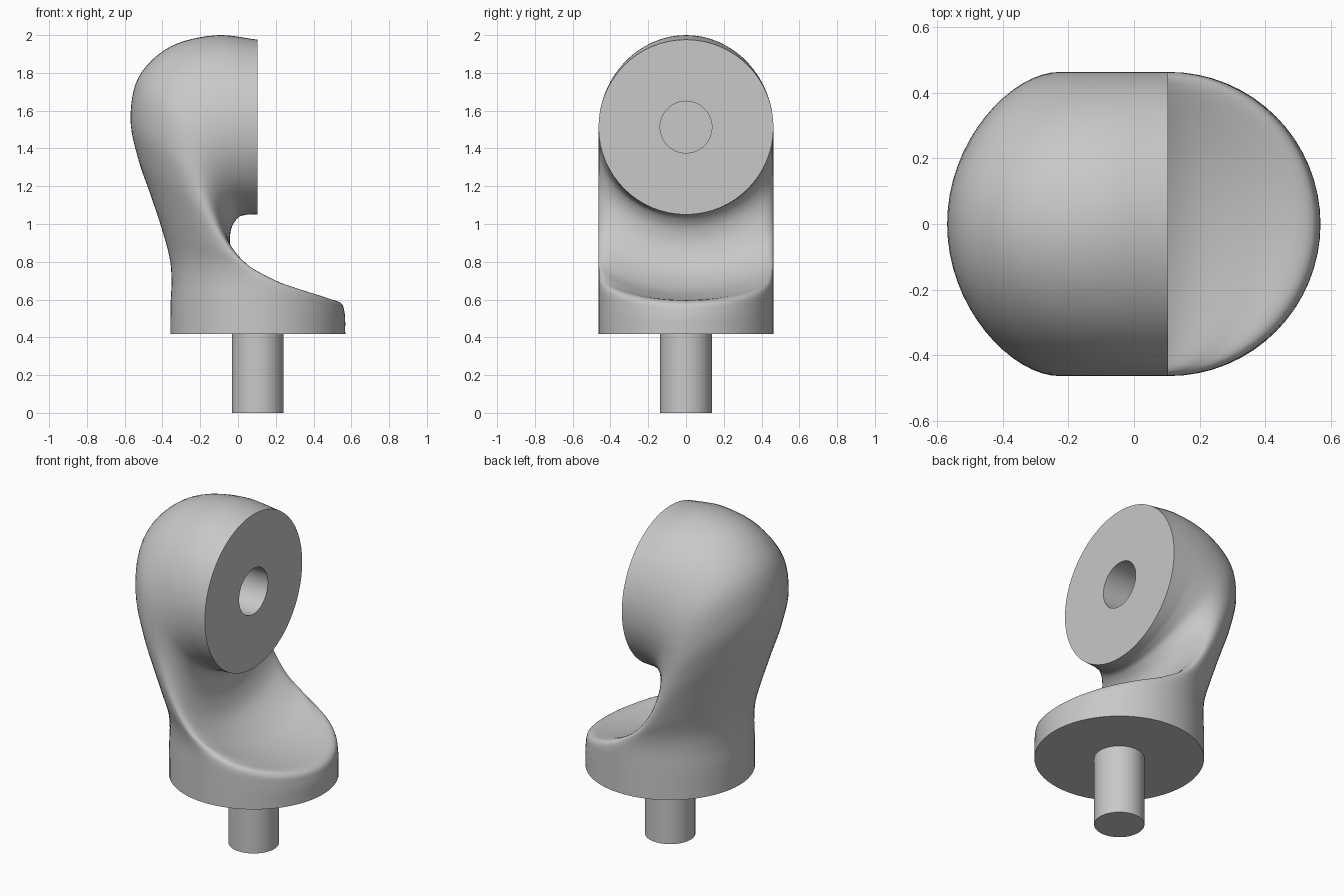
import bpy, bmesh
from math import cos, sin, pi, radians
from mathutils import Vector

cube = bpy.data.objects.get("Cube")
if cube:
    bpy.data.objects.remove(cube)

R, PIN_R, PIN_LEN, CX, FACE_X, EYE_Z = 0.463, 0.137, 0.417, 0.105, 0.103, 1.513
SIDES, STEPS = 64, 6

grey = bpy.data.materials.new("plain_grey")
grey.use_nodes = True
grey.diffuse_color = (0.58, 0.58, 0.58, 1)
grey.node_tree.nodes["Principled BSDF"].inputs["Base Color"].default_value = (0.58, 0.58, 0.58, 1)

# Guide curves (x, z) running from the base circle to the upright face
inner = [(.568, .417), (.564, .53), (.53, .59), (.37, .605), (.17, .65), (.02, .75),
         (-.038, .87), (-.037, .97), (.0, 1.033), (.04, 1.048), (.075, 1.05), (FACE_X, 1.05)]
side = [(.105, .417), (.105, .58), (.1, .685), (.05, .755), (-.04, .845), (-.12, .97),
        (-.185, 1.12), (-.225, 1.28), (-.205, 1.42), (-.1, 1.49), (.0, 1.51), (FACE_X, EYE_Z)]
outer = [(-.358, .417), (-.357, .57), (-.352, .7), (-.362, .82), (-.405, .98), (-.465, 1.16),
         (-.53, 1.35), (-.569, 1.56), (-.525, 1.78), (-.36, 1.938), (-.12, 1.999), (FACE_X, 1.976)]


def smooth_path(points):
    """Catmull-Rom curve through the guide points."""
    p = [Vector(q) for q in points]
    p = [2 * p[0] - p[1]] + p + [2 * p[-1] - p[-2]]
    path = []
    for a, b, c, d in zip(p, p[1:], p[2:], p[3:]):
        for k in range(STEPS):
            t = k / STEPS
            path.append(b + (c - a) * t / 2 + (2 * a - 5 * b + 4 * c - d) * t * t / 2
                        + (3 * b - a - 3 * c + d) * t ** 3 / 2)
    return path + [p[-2]]


def section(i, w, o):
    """Closed ring through the inner, side and outer guides."""
    ring = []
    for k in range(SIDES):
        a = 2 * pi * k / SIDES
        c = cos(a)
        q = w + (i - o) / 2 * c + ((i + o) / 2 - w) * c * c
        ring.append((q.x, R * sin(a), q.y))
    return ring


def upright_circle(x, radius):
    return [(x, radius * sin(2 * pi * k / SIDES), EYE_Z - radius * cos(2 * pi * k / SIDES))
            for k in range(SIDES)]


def flat_circle(z, radius):
    return [(CX + radius * cos(2 * pi * k / SIDES), radius * sin(2 * pi * k / SIDES), z)
            for k in range(SIDES)]


def loft(name, rings):
    """Skin a stack of rings and cap both ends."""
    bm = bmesh.new()
    rows = [[bm.verts.new(co) for co in ring] for ring in rings]
    for lo, hi in zip(rows, rows[1:]):
        for k in range(SIDES):
            n = (k + 1) % SIDES
            bm.faces.new((lo[k], lo[n], hi[n], hi[k]))
    bm.faces.new(rows[0][::-1])
    bm.faces.new(rows[-1])
    bmesh.ops.recalc_face_normals(bm, faces=bm.faces)
    mesh = bpy.data.meshes.new(name)
    bm.to_mesh(mesh)
    bm.free()
    mesh.materials.append(grey)
    obj = bpy.data.objects.new(name, mesh)
    bpy.context.collection.objects.link(obj)
    bpy.ops.object.select_all(action='DESELECT')
    obj.select_set(True)
    bpy.context.view_layer.objects.active = obj
    bpy.ops.object.shade_smooth_by_angle(angle=radians(40))


# Twisted body with a blind socket sunk into the upright face
body = [section(*g) for g in zip(*map(smooth_path, (inner, side, outer)))]
socket = [upright_circle(FACE_X, PIN_R), upright_circle(FACE_X - PIN_LEN, PIN_R)]
loft("connector_body", body + socket)

# Pin under the base
loft("base_pin", [flat_circle(0, PIN_R), flat_circle(PIN_LEN, PIN_R)])
